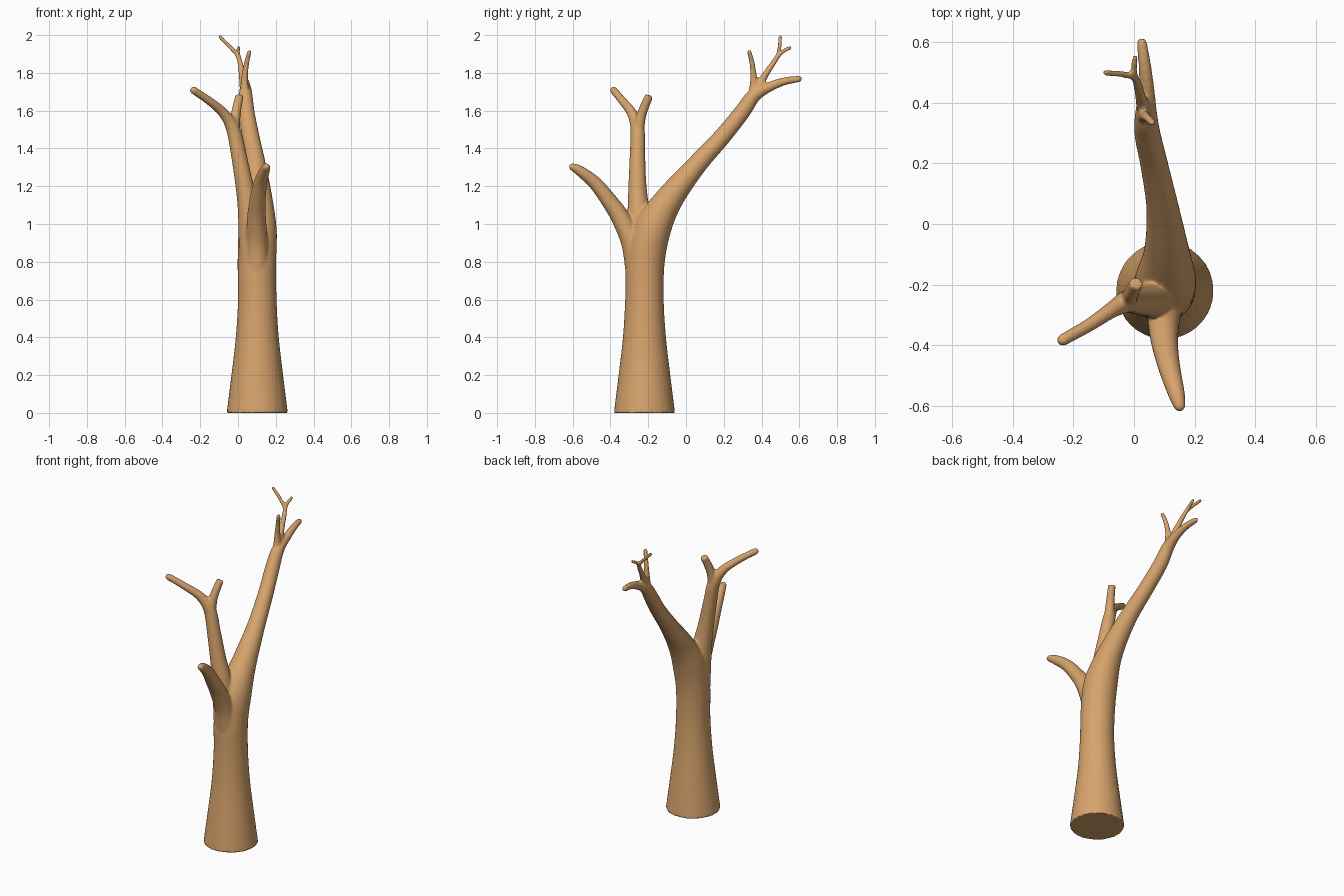
import bpy, bmesh, math
from mathutils import Vector

if "Cube" in bpy.data.objects:
    bpy.data.objects.remove(bpy.data.objects["Cube"])

SIDES = 32


def spline(pts, steps=6):
    """Catmull-Rom interpolation of (x, y, z, radius) points."""
    p = [Vector(q) for q in pts]
    p = [2 * p[0] - p[1]] + p + [2 * p[-1] - p[-2]]
    out = []
    for i in range(1, len(p) - 2):
        a, b, c, d = p[i - 1:i + 3]
        for k in range(steps):
            t = k / steps
            out.append(0.5 * (2 * b + (c - a) * t + (2 * a - 5 * b + 4 * c - d) * t ** 2
                              + (3 * b - a - 3 * c + d) * t ** 3))
    return out + [p[-2]]


def limb(bm, pts, round_tip=True):
    """Tapered tube along a smooth path, with closed ends."""
    path = spline(pts)
    pos = [q.to_3d() for q in path]
    rad = [q.w for q in path]
    tan = [(pos[min(i + 1, len(pos) - 1)] - pos[max(i - 1, 0)]).normalized() for i in range(len(pos))]
    if round_tip:  # dome the end
        end, t, r = pos[-1], tan[-1], rad[-1]
        for a in (30, 55, 75):
            pos.append(end + t * r * math.sin(math.radians(a)))
            rad.append(r * math.cos(math.radians(a)))
            tan.append(t)
    u = tan[0].orthogonal().normalized()
    rings = []
    for c, r, t in zip(pos, rad, tan):
        u = (u - t * u.dot(t)).normalized()
        v = t.cross(u)
        rings.append([bm.verts.new(c + r * (u * math.cos(k * math.tau / SIDES) + v * math.sin(k * math.tau / SIDES)))
                      for k in range(SIDES)])
    for lo, hi in zip(rings, rings[1:]):
        for k in range(SIDES):
            j = (k + 1) % SIDES
            bm.faces.new((lo[k], lo[j], hi[j], hi[k]))
    bm.faces.new(rings[0][::-1])
    bm.faces.new(rings[-1])


bm = bmesh.new()
# trunk flowing into the long back bough
limb(bm, [(.102, -.22, 0, .162), (.102, -.22, .2, .137), (.102, -.22, .4, .114), (.102, -.22, .6, .102),
          (.1, -.215, .8, .102), (.105, -.18, .97, .1), (.108, -.09, 1.13, .075), (.095, .05, 1.305, .054),
          (.068, .19, 1.46, .046), (.045, .295, 1.59, .043), (.04, .36, 1.68, .037), (.042, .44, 1.725, .026),
          (.036, .52, 1.755, .021), (.026, .597, 1.768, .017)])
# middle bough, forking to the left tip
limb(bm, [(.085, -.235, .8, .08), (.06, -.25, 1.05, .06), (.035, -.257, 1.2, .048), (.005, -.257, 1.36, .041),
          (-.025, -.257, 1.5, .037), (-.075, -.285, 1.585, .027), (-.15, -.335, 1.65, .022),
          (-.235, -.383, 1.708, .02)])
# middle bough, right fork
limb(bm, [(-.022, -.257, 1.48, .033), (-.012, -.235, 1.58, .026), (.008, -.195, 1.68, .022)], False)
# short front bough
limb(bm, [(.1, -.25, .75, .07), (.1, -.285, .9, .058), (.098, -.345, 1.03, .05), (.103, -.405, 1.12, .043),
          (.118, -.48, 1.215, .036), (.14, -.56, 1.28, .028), (.15, -.6, 1.302, .02)])
# crown twig up to its highest tip
limb(bm, [(.038, .36, 1.69, .028), (.022, .42, 1.79, .018), (.004, .48, 1.88, .013),
          (-.03, .493, 1.925, .011), (-.095, .5, 1.991, .01)])
# crown side twig
limb(bm, [(.008, .47, 1.865, .013), (0, .505, 1.907, .011), (.004, .55, 1.934, .01)])
# upright twig
limb(bm, [(.035, .355, 1.68, .026), (.035, .358, 1.77, .018), (.045, .35, 1.85, .014), (.06, .335, 1.91, .012)])

mesh = bpy.data.meshes.new("tree")
bm.to_mesh(mesh)
bm.free()
tree = bpy.data.objects.new("tree", mesh)
bpy.context.collection.objects.link(tree)

# fuse the limbs into one skin and soften the joints
remesh = tree.modifiers.new("fuse", 'REMESH')
remesh.mode = 'VOXEL'
remesh.voxel_size = 0.007
soften = tree.modifiers.new("soften", 'SMOOTH')
soften.factor = 0.5
soften.iterations = 4
fused = bpy.data.meshes.new_from_object(tree.evaluated_get(bpy.context.evaluated_depsgraph_get()))
tree.modifiers.clear()
tree.data = fused

bark = bpy.data.materials.new("tan bark")
bark.diffuse_color = (.68, .37, .15, 1)
bark.use_nodes = True
bark.node_tree.nodes["Principled BSDF"].inputs["Base Color"].default_value = bark.diffuse_color
fused.materials.clear()
fused.materials.append(bark)

bpy.context.view_layer.objects.active = tree
tree.select_set(True)
bpy.ops.object.shade_smooth_by_angle(angle=math.radians(50))
